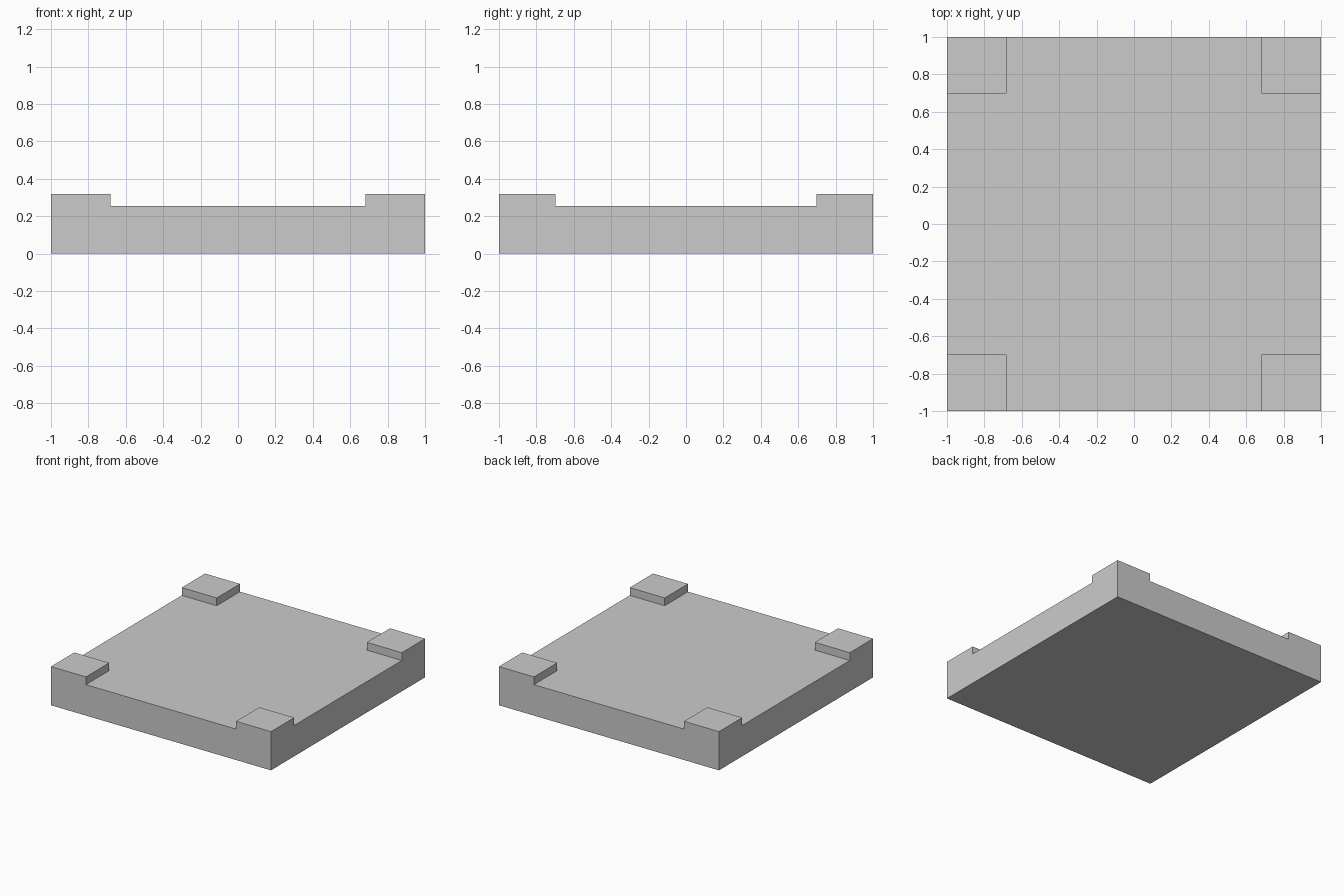
import bpy, bmesh, math

if "Cube" in bpy.data.objects:
    bpy.data.objects.remove(bpy.data.objects["Cube"])

SLAB_TOP, PAD_TOP = 0.254, 0.318
XS = (-1, -0.682, 0.682, 1)
YS = (-1, -0.698, 0.698, 1)

bm = bmesh.new()

# Footprint: 3 x 3 cells, the corner cells matching the raised pads
grid = [[bm.verts.new((x, y, 0)) for x in XS] for y in YS]
for j in range(3):
    for i in range(3):
        bm.faces.new((grid[j][i], grid[j][i + 1], grid[j + 1][i + 1], grid[j + 1][i]))

# Slab: raise the footprint, keeping the underside
res = bmesh.ops.extrude_face_region(bm, geom=bm.faces[:], use_keep_orig=True)
for v in res["geom"]:
    if isinstance(v, bmesh.types.BMVert):
        v.co.z = SLAB_TOP

# Corner pads: raise the four corner cells of the top
corners = []
for f in bm.faces:
    c = f.calc_center_median()
    if c.z > SLAB_TOP - 0.001 and abs(c.x) > 0.7 and abs(c.y) > 0.7:
        corners.append(f)
for f in bmesh.ops.extrude_discrete_faces(bm, faces=corners)["faces"]:
    for v in f.verts:
        v.co.z = PAD_TOP

# Merge coplanar cells into clean flat faces
bmesh.ops.recalc_face_normals(bm, faces=bm.faces[:])
bmesh.ops.dissolve_limit(bm, angle_limit=math.radians(1), verts=bm.verts[:], edges=bm.edges[:])

mesh = bpy.data.meshes.new("base_slab_with_corner_pads")
bm.to_mesh(mesh)
bm.free()
obj = bpy.data.objects.new("base_slab_with_corner_pads", mesh)
bpy.context.collection.objects.link(obj)
